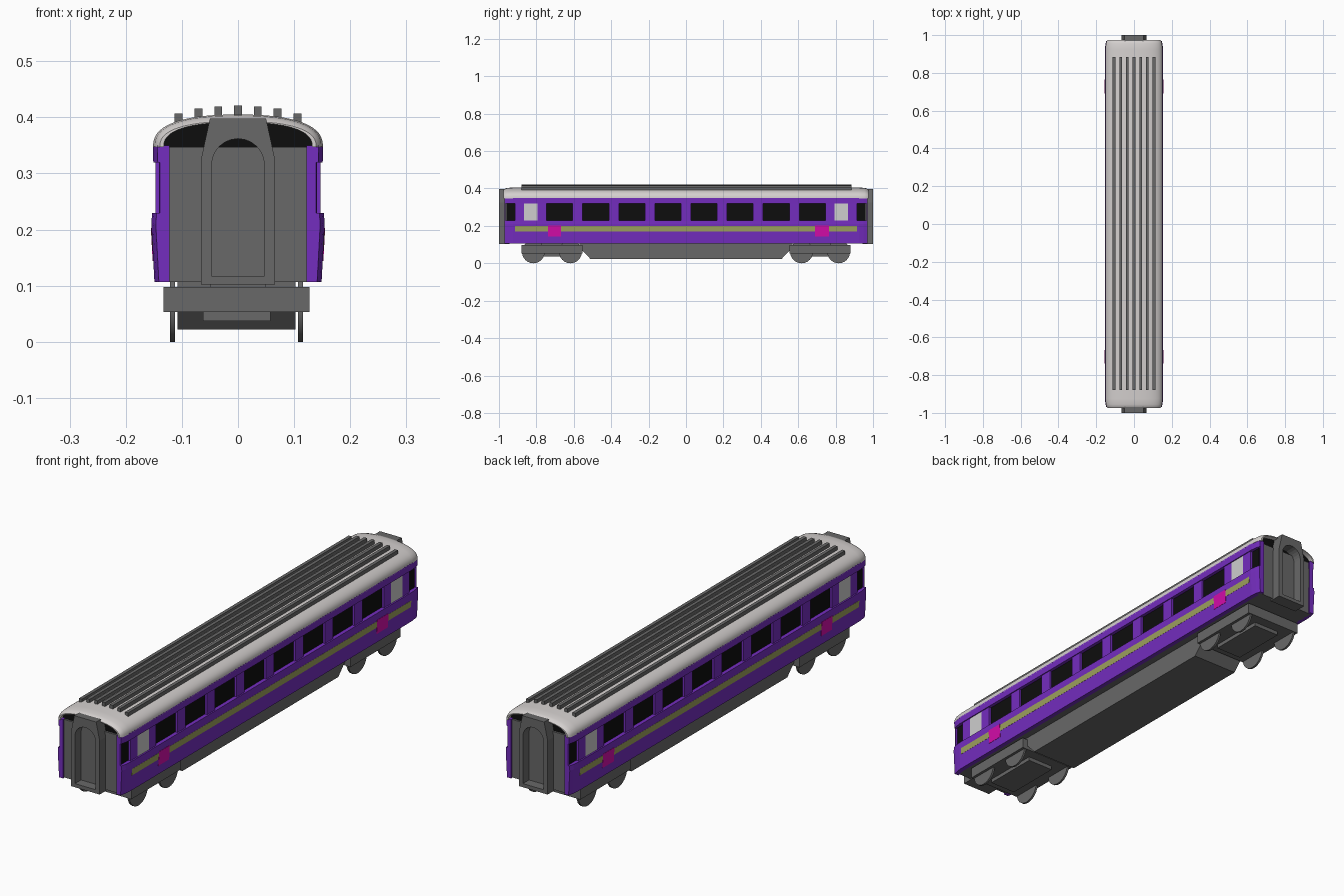
import bpy, bmesh, math

if "Cube" in bpy.data.objects:
    bpy.data.objects.remove(bpy.data.objects["Cube"])


def material(name, rgb):
    m = bpy.data.materials.new(name)
    m.diffuse_color = (*rgb, 1)
    m.use_nodes = True
    m.node_tree.nodes["Principled BSDF"].inputs["Base Color"].default_value = m.diffuse_color
    return m


PURPLE = material("purple_paint", (0.175, 0.026, 0.52))
GREY = material("dark_grey", (0.14, 0.14, 0.14))
BLACK = material("black_glass", (0.004, 0.004, 0.004))
ROOF = material("pale_roof", (0.66, 0.63, 0.62))
WHITE = material("door_white", (0.62, 0.62, 0.62))
OLIVE = material("olive_stripe", (0.34, 0.36, 0.11))
PINK = material("pink_panel", (0.66, 0.004, 0.40))


def finish(bm, name, mat, smooth=False):
    bmesh.ops.recalc_face_normals(bm, faces=bm.faces)
    me = bpy.data.meshes.new(name)
    bm.to_mesh(me)
    bm.free()
    me.materials.append(mat)
    ob = bpy.data.objects.new(name, me)
    bpy.context.collection.objects.link(ob)
    if smooth:
        bpy.context.view_layer.objects.active = ob
        ob.select_set(True)
        bpy.ops.object.shade_smooth_by_angle(angle=math.radians(35))
        ob.select_set(False)
    return ob


def loft(name, sections, mat, smooth=False):
    """Skin closed (x, z) outlines placed at successive y positions."""
    bm = bmesh.new()
    rings = [[bm.verts.new((x, y, z)) for x, z in pts] for y, pts in sections]
    n = len(rings[0])
    for a, b in zip(rings, rings[1:]):
        for i in range(n):
            j = (i + 1) % n
            bm.faces.new((a[i], a[j], b[j], b[i]))
    bm.faces.new(rings[0])
    bm.faces.new(rings[-1])
    return finish(bm, name, mat, smooth)


def box(name, x, y, z, mat):
    pts = [(x[0], z[0]), (x[1], z[0]), (x[1], z[1]), (x[0], z[1])]
    return loft(name, [(y[0], pts), (y[1], pts)], mat)


def inset(y):
    """Body sides draw in slightly towards the car ends."""
    return 0.008 * max(0, (abs(y) - 0.925) / 0.045) ** 1.5


def side_strip(name, profile, y0, y1, s, mat):
    ys = [y0] + [y for y in (-0.95, -0.925, 0.925, 0.95) if y0 < y < y1] + [y1]
    loft(name, [(y, [(s * (x - inset(y)), z) for x, z in profile]) for y in ys], mat)


# Inner body with end panels
box("inner_body", (-0.135, 0.135), (-0.96, 0.96), (0.107, 0.347), GREY)

# Side openings: (centre, half width)
windows = [(s * 0.0965 * k, 0.07) for k in (1, 3, 5, 7) for s in (-1, 1)]
doors = [(s * 0.83, 0.037) for s in (-1, 1)]
end_windows = [(s * 0.939, 0.025) for s in (-1, 1)]
openings = sorted(windows + doors + end_windows)
edges = [-0.97] + [v for c, h in openings for v in (c - h, c + h)] + [0.97]

LOWER = [(0.13, 0.107), (0.149, 0.107), (0.1545, 0.21), (0.153, 0.23), (0.13, 0.23)]
UPPER = [(0.13, 0.32), (0.151, 0.32), (0.1515, 0.35), (0.13, 0.35)]
PILLAR = [(0.13, 0.229), (0.147, 0.229), (0.147, 0.321), (0.13, 0.321)]


def wall_x(z):
    return 0.149 + 0.0055 * (z - 0.107) / 0.103


def plate(z0, z1, t):
    a, b = wall_x(z0), wall_x(z1)
    return [(a - 0.002, z0), (a + t, z0), (b + t, z1), (b - 0.002, z1)]


for s, side in ((1, "right"), (-1, "left")):
    side_strip(side + "_lower_wall", LOWER, -0.97, 0.97, s, PURPLE)
    side_strip(side + "_upper_rail", UPPER, -0.97, 0.97, s, PURPLE)
    for i in range(0, len(edges), 2):
        side_strip(side + "_pillar", PILLAR, edges[i], edges[i + 1], s, PURPLE)
    # Window glass behind the openings and pale door windows
    box(side + "_glass", sorted((s * 0.1345, s * 0.137)), (-0.958, 0.958), (0.229, 0.321), BLACK)
    for c, h in doors:
        box(side + "_door_panel", sorted((s * 0.138, s * 0.1465)), (c - h, c + h), (0.229, 0.321), WHITE)
    # Painted stripe and panels
    side_strip(side + "_stripe", plate(0.171, 0.198, 0.0006), -0.914, 0.914, s, OLIVE)
    for y0, y1 in ((-0.738, -0.668), (0.69, 0.764)):
        side_strip(side + "_colour_panel", plate(0.144, 0.203, 0.0012), y0, y1, s, PINK)


# Roof shell with softened ends
def arch(w, h, n=28):
    pts = []
    for i in range(n + 1):
        a = math.pi * i / n
        c, q = math.cos(a), max(0, math.sin(a))
        pts.append((w * math.copysign(abs(c) ** 0.8, c), 0.347 + h * q ** 0.8))
    return pts


stations = []
for y, dx, dz in ((0.975, 0.012, 0.012), (0.968, 0.007, 0.006), (0.955, 0.003, 0.002), (0.925, 0, 0)):
    stations.append((y, arch(0.1515 - dx, 0.058 - dz) + arch(0.136 - dx * 0.3, 0.044)[::-1]))
stations += [(-y, p) for y, p in reversed(stations)]
loft("roof", stations, ROOF, True)
loft("roof_void", [(y, arch(0.137, 0.045)) for y in (-0.952, 0.952)], BLACK)

# Roof ribs
for i in range(-3, 4):
    x = i * 0.0353
    top = (0.421, 0.419, 0.416, 0.407)[abs(i)]
    box("roof_rib", (x - 0.007, x + 0.007), (-0.88, 0.885), (top - 0.025, top), GREY)


# Gangway frames: tapered outline with an arched opening
def gangway(s):
    K = 12
    corners = [(0.066, 0.325), (0.05, 0.398), (-0.05, 0.398), (-0.066, 0.325)]
    inner, outer = [(-0.047, 0.117), (0.047, 0.117)], [(-0.066, 0.102), (0.066, 0.102)]
    for i in range(K + 1):
        a = math.pi * i / K
        inner.append((0.047 * math.cos(a), 0.315 + 0.047 * math.sin(a)))
        k = min(i // 4, 2)
        t = i / 4 - k
        (x0, z0), (x1, z1) = corners[k], corners[k + 1]
        outer.append((x0 + (x1 - x0) * t, z0 + (z1 - z0) * t))
    bm = bmesh.new()
    loops = [[bm.verts.new((x, s * y, z)) for x, z in pts]
             for pts, y in ((outer, 1.0), (inner, 1.0), (inner, 0.945), (outer, 0.945))]
    n = len(inner)
    for a, b in zip(loops, loops[1:] + loops[:1]):
        for i in range(n):
            j = (i + 1) % n
            bm.faces.new((a[i], a[j], b[j], b[i]))
    finish(bm, "gangway_frame", GREY)


# Underfloor equipment skirt
X0 = -0.0025
for_skirt = [(-0.57, 0.085), (-0.51, 0.022), (0.51, 0.022), (0.57, 0.085)]
loft("underfloor_skirt", [(y, [(X0 - 0.105, z), (X0 + 0.105, z), (X0 + 0.105, 0.11), (X0 - 0.105, 0.11)])
                          for y, z in for_skirt], GREY)

for s in (-1, 1):
    gangway(s)
    # Bogie frame, pivot and lower beam
    c = s * 0.717
    box("bogie_frame", (X0 - 0.13, X0 + 0.13), (c - 0.163, c + 0.163), (0.053, 0.098), GREY)
    box("bogie_beam", (X0 - 0.06, X0 + 0.06), (c - 0.12, c + 0.12), (0.037, 0.055), GREY)
    box("bogie_pivot", (-0.05, 0.05), (c - 0.06, c + 0.06), (0.09, 0.109), GREY)
    # Wheels
    for y in (c - 0.099, c + 0.099):
        for x in (X0 - 0.114, X0 + 0.114):
            ring = [(y + 0.061 * math.cos(a), 0.061 + 0.061 * math.sin(a))
                    for a in (math.tau * (i + 0.5) / 24 - math.pi / 24 for i in range(24))]
            bm = bmesh.new()
            ends = [[bm.verts.new((x + d, p, q)) for p, q in ring] for d in (-0.0045, 0.0045)]
            for i in range(24):
                j = (i + 1) % 24
                bm.faces.new((ends[0][i], ends[0][j], ends[1][j], ends[1][i]))
            for e in ends:
                bm.faces.new(e)
            finish(bm, "wheel", GREY, True)
